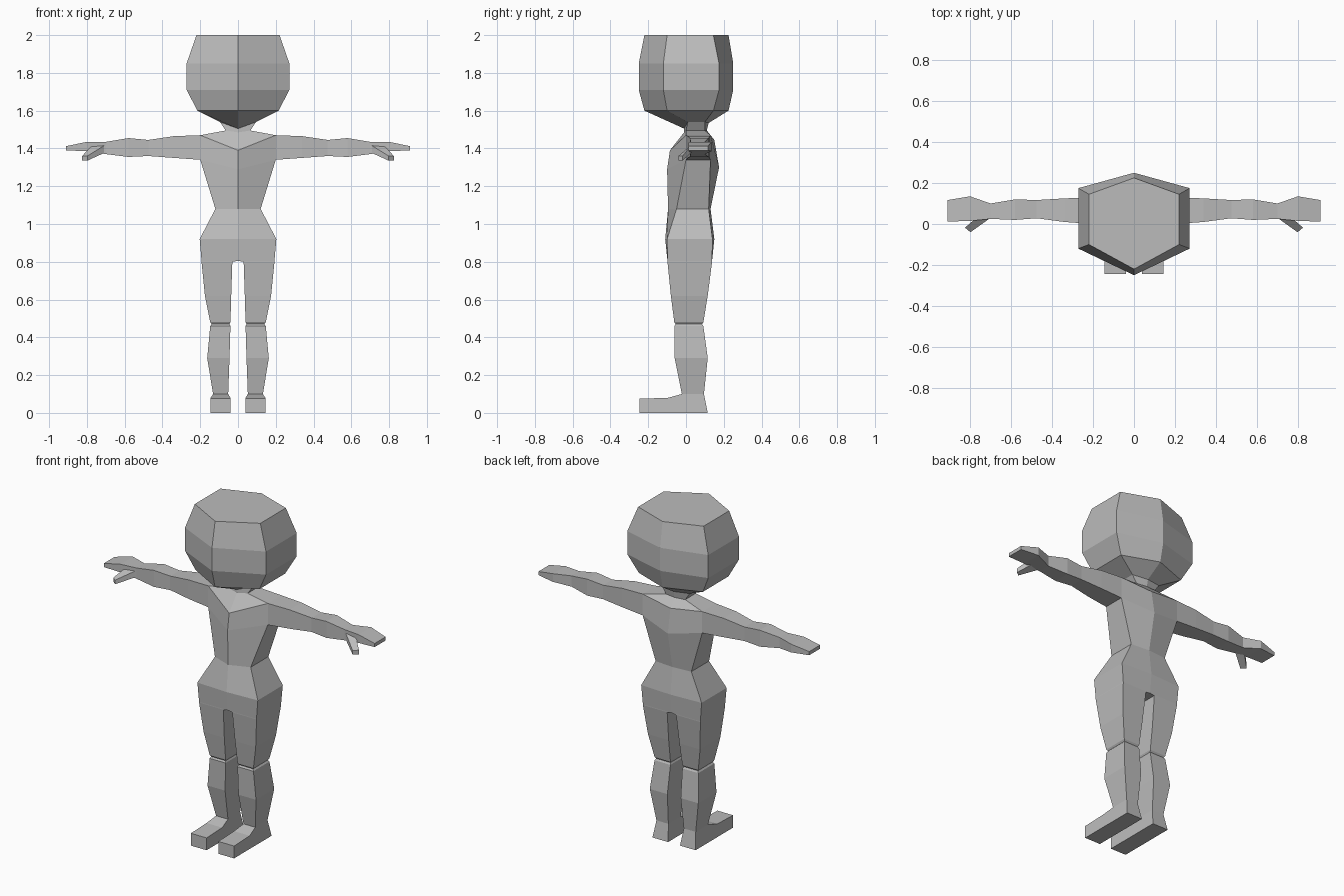
import bpy, bmesh

cube = bpy.data.objects.get("Cube")
if cube:
    bpy.data.objects.remove(cube, do_unlink=True)

GREY = (0.5, 0.5, 0.5, 1)
clay = bpy.data.materials.new("plain grey")
clay.diffuse_color = GREY
clay.use_nodes = True
clay.node_tree.nodes["Principled BSDF"].inputs["Base Color"].default_value = GREY


def hexagon(w, front, side_front, side_back, back, zf, zs=None, zb=None):
    """Six-sided ring with a point at the front and back."""
    zs = zf if zs is None else zs
    zb = zf if zb is None else zb
    return [(0, front, zf), (w, side_front, zs), (w, side_back, zs),
            (0, back, zb), (-w, side_back, zs), (-w, side_front, zs)]


def level_ring(x0, x1, y0, y1, z):
    return [(x0, y0, z), (x1, y0, z), (x1, y1, z), (x0, y1, z)]


def arm_ring(x, y0, y1, z0, z1):
    return [(x, y0, z0), (x, y1, z0), (x, y1, z1), (x, y0, z1)]


def loft(name, rings, cap_start=True, cap_end=True, mirrored=False, drop=None):
    """Skin a run of rings with flat faces."""
    bm = bmesh.new()
    loops = [[bm.verts.new(p) for p in ring] for ring in rings]
    n = len(loops[0])
    for a, b in zip(loops, loops[1:]):
        for i in range(n):
            j = (i + 1) % n
            bm.faces.new((a[i], a[j], b[j], b[i]))
    if cap_start:
        bm.faces.new(loops[0][::-1])
    if cap_end:
        bm.faces.new(loops[-1])
    bmesh.ops.recalc_face_normals(bm, faces=bm.faces)
    if drop:
        gone = [f for f in bm.faces if drop(f.calc_center_median())]
        bmesh.ops.delete(bm, geom=gone, context='FACES')
    mesh = bpy.data.meshes.new(name)
    bm.to_mesh(mesh)
    bm.free()
    mesh.materials.append(clay)
    obj = bpy.data.objects.new(name, mesh)
    bpy.context.collection.objects.link(obj)
    if mirrored:
        mod = obj.modifiers.new("Mirror", 'MIRROR')
        mod.use_mirror_merge = False
    return obj


# Head with chin and neck
neck_base = hexagon(0.065, -0.01, 0.0, 0.1, 0.11, 1.485, 1.495, 1.495)
loft("head", [
    hexagon(0.22, -0.22, -0.1, 0.145, 0.225, 2.0),
    hexagon(0.272, -0.25, -0.12, 0.175, 0.25, 1.85),
    hexagon(0.272, -0.25, -0.12, 0.175, 0.25, 1.71),
    hexagon(0.215, -0.22, -0.1, 0.145, 0.225, 1.6),
    hexagon(0.095, -0.01, 0.01, 0.1, 0.12, 1.505, 1.54, 1.535),
    neck_base], cap_end=False)

# Torso, left open where the arms and legs join
loft("torso", [
    neck_base,
    hexagon(0.2, -0.085, 0.0, 0.13, 0.15, 1.39, 1.47, 1.445),
    hexagon(0.2, -0.1, 0.0, 0.13, 0.175, 1.29, 1.34, 1.3),
    hexagon(0.12, -0.095, -0.05, 0.12, 0.13, 1.08),
    hexagon(0.203, -0.11, -0.1, 0.14, 0.15, 0.92)],
    cap_start=False, cap_end=False,
    drop=lambda c: abs(c.x) > 0.19 and c.z > 1.3)

# Legs, starting with the half of the hips above each
loft("leg", [
    [(0, -0.11, 0.92), (0.203, -0.1, 0.92), (0.203, 0.14, 0.92), (0, 0.15, 0.92)],
    level_ring(0, 0.193, -0.098, 0.138, 0.805),
    level_ring(0.03, 0.193, -0.098, 0.138, 0.8),
    level_ring(0.036, 0.175, -0.08, 0.115, 0.62),
    level_ring(0.04, 0.147, -0.062, 0.092, 0.48),
    level_ring(0.045, 0.14, -0.055, 0.085, 0.47),
    level_ring(0.04, 0.147, -0.062, 0.092, 0.46),
    level_ring(0.045, 0.163, -0.06, 0.115, 0.29),
    level_ring(0.052, 0.132, -0.022, 0.095, 0.1)],
    cap_start=False, cap_end=False, mirrored=True)

# Feet: side outline swept across the width
outline = [(-0.245, 0), (-0.245, 0.075), (-0.095, 0.08), (-0.022, 0.1),
           (0.095, 0.1), (0.115, 0)]
inner = [(0.052 if z > 0.09 else 0.04, y, z) for y, z in outline]
outer = [(0.132 if z > 0.09 else 0.145, y, z) for y, z in outline]
loft("foot", [inner, outer], mirrored=True)

# Arms
wrist = arm_ring(0.7, 0.025, 0.1, 1.37, 1.435)
loft("arm", [
    arm_ring(0.2, 0.0, 0.13, 1.34, 1.47),
    arm_ring(0.34, 0.01, 0.125, 1.35, 1.465),
    arm_ring(0.475, 0.028, 0.117, 1.36, 1.445),
    arm_ring(0.58, 0.02, 0.12, 1.355, 1.455),
    wrist], cap_start=False, cap_end=False, mirrored=True)

# Hands
loft("hand", [
    wrist,
    arm_ring(0.8, 0.015, 0.135, 1.385, 1.435),
    arm_ring(0.91, 0.012, 0.117, 1.39, 1.412)],
    cap_start=False, mirrored=True)

# Thumbs
loft("thumb", [
    [(0.7, 0.03, 1.38), (0.77, 0.03, 1.38), (0.77, 0.03, 1.42), (0.7, 0.03, 1.42)],
    [(0.798, -0.04, 1.335), (0.825, -0.018, 1.335),
     (0.825, -0.018, 1.36), (0.798, -0.04, 1.36)]],
    cap_start=False, mirrored=True)
